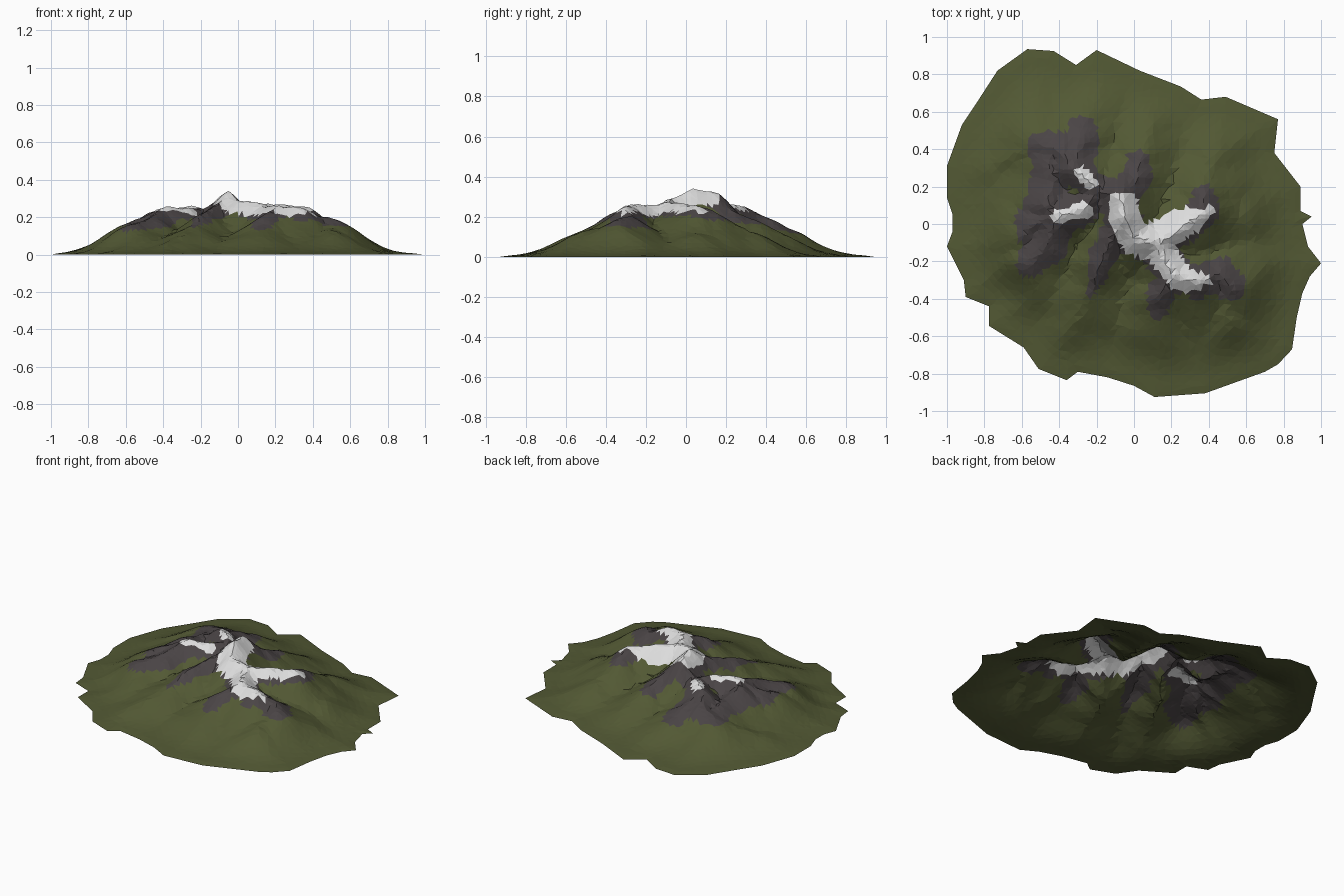
import bpy, math, random
from mathutils import Vector, noise
from mathutils.geometry import delaunay_2d_cdt

if "Cube" in bpy.data.objects:
    bpy.data.objects.remove(bpy.data.objects["Cube"])

random.seed(4)

# ragged rim seen from the top
OUTLINE = [Vector(p) for p in [
    (1, -.21), (.93, -.12), (.9, 0), (.95, .04), (.89, .07), (.89, .2), (.75, .38),
    (.77, .56), (.49, .68), (.36, .665), (.25, .735), (.03, .82), (-.2, .93),
    (-.31, .85), (-.43, .925), (-.57, .935), (-.73, .82), (-.84, .65), (-.92, .53),
    (-1, .31), (-1, .14), (-.97, .05), (-.97, -.04), (-1, -.12), (-.95, -.22),
    (-.91, -.3), (-.9, -.39), (-.775, -.44), (-.775, -.545), (-.59, -.66),
    (-.51, -.775), (-.36, -.835), (-.3, -.79), (-.14, -.82), (0, -.865),
    (.11, -.925), (.38, -.905), (.7, -.79), (.77, -.75), (.845, -.67), (.87, -.5),
    (.9, -.37), (.94, -.28)]]

# ridge lines: x, y, crest height, half-width of bare rock
SUMMIT = [(-.07, .14, .32, .1), (-.05, .03, .33, .1), (0, -.08, .285, .09), (.13, -.1, .262, .1),
          (.17, -.2, .257, .1), (.22, -.28, .255, .09), (.34, -.31, .25, .09),
          (.45, -.27, .195, .1), (.53, -.34, .18, .075)]
EAST = [(.13, -.1, .262, .08), (.25, -.03, .262, .085), (.36, .05, .255, .085), (.37, .14, .22, .07)]
SOUTH = [(.22, -.28, .25, .08), (.14, -.38, .2, .075), (.13, -.44, .165, .065)]
NORTH = [(-.07, .14, .31, .1), (.01, .24, .22, .08), (.03, .34, .175, .06)]
SOUTHWEST = [(-.05, .03, .3, .1), (-.12, -.08, .26, .075), (-.17, -.2, .22, .07), (-.23, -.35, .16, .035)]
NORTHWEST = [(-.07, .14, .3, .1), (-.19, .17, .235, .09), (-.24, .23, .25, .08), (-.32, .3, .245, .11),
             (-.38, .38, .2, .11), (-.5, .42, .165, .075)]
NORTH_SPUR = [(-.32, .3, .235, .1), (-.29, .42, .185, .11), (-.28, .5, .14, .08)]
WEST = [(-.19, .17, .235, .08), (-.27, .08, .25, .085), (-.41, .04, .245, .12), (-.53, 0, .19, .11),
        (-.58, -.05, .165, .06)]
WEST_SPUR = [(-.41, .04, .24, .12), (-.46, -.1, .205, .12), (-.54, -.2, .17, .09)]
WEST_LINK = [(-.47, .4, .17, .07), (-.45, .25, .19, .09), (-.46, .1, .225, .14)]
# low grassy spurs running to the foot
FOOT = [[(.37, .14, .21, 0), (.42, .32, .12, 0), (.5, .48, .05, 0)],
        [(.03, .35, .16, 0), (.1, .52, .09, 0)],
        [(.36, .05, .22, 0), (.55, .05, .12, 0), (.7, .0, .06, 0)],
        [(-.23, -.36, .15, 0), (-.32, -.56, .08, 0)],
        [(-.5, .42, .15, 0), (-.75, .32, .07, 0)],
        [(.45, -.27, .16, 0), (.5, -.5, .12, 0), (.58, -.65, .06, 0)]]
# snow lines: x, y, half-width
SNOW = [[(-.06, .085, .085), (-.035, 0, .085), (.02, -.09, .085), (.13, -.09, .09), (.16, -.18, .075),
         (.23, -.28, .07), (.28, -.31, .065), (.38, -.3, .035)],
        [(.14, -.06, .085), (.32, .03, .065), (.39, .07, .03)],
        [(-.39, .04, .04), (-.27, .075, .045)],
        [(-.29, .275, .035), (-.22, .215, .03)]]


def segments(lines):
    return [(a, b) for r in lines for a, b in zip(r, r[1:])]


RIDGE_SEGS = segments([SUMMIT, EAST, SOUTH, NORTH, SOUTHWEST, NORTHWEST, NORTH_SPUR, WEST, WEST_SPUR,
                       WEST_LINK] + FOOT)
SNOW_SEGS = segments(SNOW)
RIM_SEGS = list(zip(OUTLINE, OUTLINE[1:] + OUTLINE[:1]))


def seg_near(p, a, b):
    """Distance from p to segment ab, and the position along it."""
    dx, dy = b[0] - a[0], b[1] - a[1]
    px, py = p[0] - a[0], p[1] - a[1]
    t = max(0, min(1, (px * dx + py * dy) / (dx * dx + dy * dy)))
    return math.hypot(px - dx * t, py - dy * t), t


def rim_distance(p):
    return min(seg_near(p, a, b)[0] for a, b in RIM_SEGS)


def inside(p):
    hit = False
    for a, b in RIM_SEGS:
        if (a.y > p.y) != (b.y > p.y) and p.x < a.x + (b.x - a.x) * (p.y - a.y) / (b.y - a.y):
            hit = not hit
    return hit


def height(p):
    z = 0
    for a, b in RIDGE_SEGS:
        d, t = seg_near(p, a, b)
        z = max(z, (a[2] + (b[2] - a[2]) * t) * math.exp(-(d / .235) ** 1.3))
    return z * (1 + .08 * noise.noise(Vector((p[0] * 7, p[1] * 7, 5))))


def margin(p, segs, k):
    """How far p lies inside the band around a set of lines."""
    best = -9
    for a, b in segs:
        if a[k]:
            d, t = seg_near(p, a, b)
            best = max(best, a[k] + (b[k] - a[k]) * t - d)
    return best + .022 * noise.noise(Vector((p[0] * 10, p[1] * 10, 2)))


# scattered points inside the rim, denser on the rocky top, then triangulated
STEP = .027
points = list(OUTLINE)
n = int(1 / STEP) + 1
for i in range(-n, n + 1):
    for j in range(-n, n + 1):
        p = Vector(((i + random.uniform(-.3, .3)) * STEP, (j + random.uniform(-.3, .3)) * STEP))
        if (i + j) % 2 and margin(p, RIDGE_SEGS, 3) < -.06:
            continue
        if inside(p) and rim_distance(p) > .02:
            points.append(p)
m = len(OUTLINE)
flat, _, tris, *_ = delaunay_2d_cdt(points, [(i, (i + 1) % m) for i in range(m)], [], 1, 1e-5)

verts = []
for p in flat:
    rim = rim_distance(p)
    e = min(1, rim / .29)
    verts.append((p.x, p.y, height(p) * e * e * (3 - 2 * e) + .006 * min(1, rim / .04)))

mesh = bpy.data.meshes.new("mountain")
mesh.from_pydata(verts, [], [list(t) for t in tris])
for name, col in (("grass green", (.085, .099, .034)), ("dark rock", (.068, .058, .060)),
                  ("snow white", (.72, .72, .72))):
    mat = bpy.data.materials.new(name)
    mat.diffuse_color = (*col, 1)
    mat.use_nodes = True
    mat.node_tree.nodes["Principled BSDF"].inputs["Base Color"].default_value = mat.diffuse_color
    mesh.materials.append(mat)

# colour by closeness to the ridge and snow lines
for f in mesh.polygons:
    c = f.center
    f.material_index = 2 if margin(c, SNOW_SEGS, 2) > 0 else 1 if margin(c, RIDGE_SEGS, 3) > 0 else 0
    if f.normal.z < 0:
        f.flip()
mesh.update()
bpy.context.collection.objects.link(bpy.data.objects.new("mountain", mesh))
